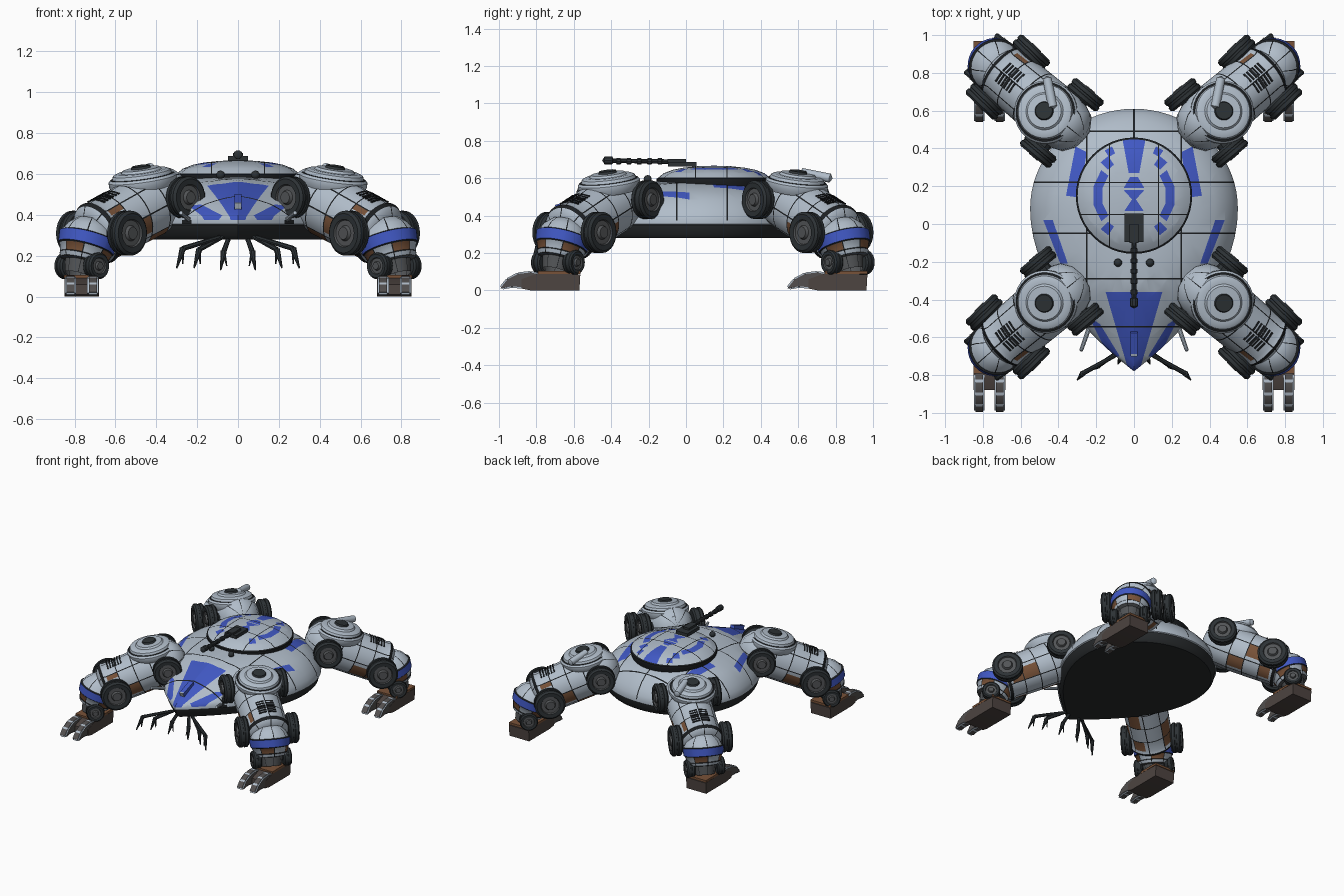
import bpy, bmesh
from math import sin, cos, pi, radians
from mathutils import Vector, Matrix

if "Cube" in bpy.data.objects:
    bpy.data.objects.remove(bpy.data.objects["Cube"])

# Palette: one material per colour
COLOURS = {
    "hull_grey": (0.44, 0.51, 0.59), "stripe_blue": (0.052, 0.098, 0.55),
    "seam_black": (0.012, 0.014, 0.016), "tyre_black": (0.026, 0.032, 0.036),
    "wheel_hub": (0.085, 0.09, 0.095), "rust_brown": (0.19, 0.085, 0.04),
    "foot_brown": (0.075, 0.058, 0.052), "belly_dark": (0.02, 0.023, 0.025),
    "claw_grey": (0.085, 0.078, 0.077),
}
PALETTE = []
for label, rgb in COLOURS.items():
    m = bpy.data.materials.new(label)
    m.use_nodes = True
    m.diffuse_color = (*rgb, 1)
    m.node_tree.nodes["Principled BSDF"].inputs["Base Color"].default_value = (*rgb, 1)
    PALETTE.append(m)
GREY, BLUE, SEAM, TYRE, HUB, RUST, FOOT, BELLY, CLAW = range(len(PALETTE))
made = []


def emit(name, bm, place=Matrix()):
    """Turn a placed copy of the bmesh into an object."""
    part = bm.copy()
    part.transform(place)
    bmesh.ops.remove_doubles(part, verts=part.verts, dist=0.0003)
    bmesh.ops.recalc_face_normals(part, faces=part.faces)
    me = bpy.data.meshes.new(name)
    part.to_mesh(me)
    part.free()
    for m in PALETTE:
        me.materials.append(m)
    ob = bpy.data.objects.new(name, me)
    bpy.context.collection.objects.link(ob)
    made.append(ob)


def skin(bm, rings, rule):
    """Bridge closed rings of points; rule(i, j) gives the material."""
    vs = [[bm.verts.new(p) for p in ring] for ring in rings]
    n = len(rings[0])
    for i in range(len(vs) - 1):
        for j in range(n):
            k = (j + 1) % n
            f = bm.faces.new((vs[i][j], vs[i][k], vs[i + 1][k], vs[i + 1][j]))
            f.material_index = rule(i, j)
    return bm


def lathe(profile, origin, axis, rule, lines=0, seg=32, bm=None):
    """Turn (height, radius) points about an axis; lines adds lengthwise seams."""
    axis = Vector(axis).normalized()
    rot = axis.to_track_quat('Z', 'Y').to_matrix() if abs(axis.z) < 0.999 else Matrix.Identity(3)
    if lines:
        angles = [2 * pi * (k + f) / lines for k in range(lines) for f in (0, .25, .5, .75, .94)]
    else:
        angles = [2 * pi * k / seg for k in range(seg)]
    rings = [[Vector(origin) + rot @ Vector((max(r, 1e-4) * cos(a), max(r, 1e-4) * sin(a), h))
              for a in angles] for h, r in profile]
    return skin(bm or bmesh.new(), rings, rule if callable(rule) else lambda i, j: rule)


def rod(bm, a, b, r0, r1, mat, seg=10):
    a, b = Vector(a), Vector(b)
    n = (b - a).length
    return lathe([(-r0 * .6, 0), (0, r0), (n, r1), (n + r1 * .6, 0)], a, b - a, mat, seg=seg, bm=bm)


def box(bm, centre, size, mat, rot=Matrix.Identity(3)):
    mtx = Matrix.Translation(centre) @ rot.to_4x4() @ Matrix.Diagonal((*size, 1))
    for v in bmesh.ops.create_cube(bm, size=1, matrix=mtx)["verts"]:
        for f in v.link_faces:
            f.material_index = mat
    return bm


def extrude_x(bm, outline, x0, x1, mat):
    """Solid from a (y, z) outline."""
    f = bm.faces.new([bm.verts.new((x0, y, z)) for y, z in outline])
    out = bmesh.ops.extrude_face_region(bm, geom=[f], use_keep_orig=True)["geom"]
    bmesh.ops.translate(bm, vec=(x1 - x0, 0, 0), verts=[g for g in out if isinstance(g, bmesh.types.BMVert)])
    for g in bm.faces:
        g.material_index = mat


def paint(bm, mat, poly, zmin):
    """Cut a convex plan-view shape into the faces above zmin and colour it."""
    poly = [Vector((x, y, 0)) for x, y in poly]
    mid = sum(poly, Vector()) / len(poly)
    lo = [min(p[k] for p in poly) for k in (0, 1)]
    hi = [max(p[k] for p in poly) for k in (0, 1)]

    def near(f):
        return f.calc_center_median().z > zmin and all(
            max(v.co[k] for v in f.verts) > lo[k] and min(v.co[k] for v in f.verts) < hi[k] for k in (0, 1))
    sides = []
    for a, b in zip(poly, poly[1:] + poly[:1]):
        no = Vector((b.y - a.y, a.x - b.x, 0)).normalized()
        sides.append((a, no if no.dot(mid - a) < 0 else -no))
    for a, no in sides:
        fs = [f for f in bm.faces if near(f)]
        geom = fs + list({e for f in fs for e in f.edges}) + list({v for f in fs for v in f.verts})
        bmesh.ops.bisect_plane(bm, geom=geom, dist=1e-5, plane_co=a, plane_no=no)
    for f in bm.faces:
        c = f.calc_center_median()
        if c.z > zmin and all(no.dot(Vector((c.x, c.y, 0)) - a) < 1e-5 for a, no in sides):
            f.material_index = mat


def both(poly):
    return [poly, [(-x, y) for x, y in poly]]


def strip(x0, y0, x1, y1):
    return [(x0, y0), (x1, y0), (x1, y1), (x0, y1)]


# Hull: egg-shaped plan, dark belly, domed deck that drops towards the nose
def egg(t, s, z):
    if sin(t) > 0:
        return (s * .55 * cos(t), .08 + s * .53 * sin(t), z)
    y = .08 + s * .86 * sin(t)
    if z > .38 and y < -.32:
        z = .38 + (z - .38) * (1 - 1.3 * (-.32 - y))
    return (s * .55 * cos(t) * max(abs(cos(t)), .03), y, z)


SECTION = [(.001, .28), (.93, .28), (.965, .30), (.985, .35), (1, .355), (1, .375), (.985, .405), (.945, .44),
           (.88, .485), (.78, .525), (.63, .558), (.5, .573), (.4, .58), (.001, .59)]
hull = skin(bmesh.new(), [[egg(2 * pi * k / 72, s, z) for k in range(72)] for s, z in SECTION],
            lambda i, j: BELLY if i < 3 else GREY)
blues = [[(-.15, -.36), (.15, -.36), (.025, -.79), (-.025, -.79)]]
blues += both([(.24, -.49), (.18, -.53), (.075, -.70), (.13, -.71)])
blues += both([(.48, .02), (.43, .02), (.35, -.21), (.39, -.21)])
blues += both([(.31, .41), (.25, .38), (.29, .14), (.36, .15)])
for p in blues:
    paint(hull, BLUE, p, .37)
for y in (.49, .22, -.05, -.29, -.545):
    paint(hull, SEAM, strip(-.6, y - .004, .6, y + .004), .37)
for x in (-.25, .25):
    paint(hull, SEAM, strip(x - .004, -.8, x + .004, .65), .37)
paint(hull, SEAM, strip(-.004, .4, .004, .62), .37)
emit("hull", hull)

# Round deck dome with painted arcs and wedges
dome = lathe([(.54, .295), (.58, .308), (.597, .308), (.603, .298), (.626, .27), (.645, .22), (.656, .165),
              (.664, .09), (.667, 0)], (0, .15, 0), (0, 0, 1), lambda i, j: SEAM if i < 3 else GREY, seg=48)
wedges = [[(-.062, .455), (.062, .455), (.028, .27), (-.028, .27)], [(-.02, .25), (.02, .25), (.055, .19), (-.055, .19)],
          [(-.055, .18), (.055, .18), (.01, .13), (-.01, .13)], [(-.01, .13), (.01, .13), (.05, .07), (-.05, .07)]]
for lo, hi, r0, r1 in ((-38, -13, .172, .22), (-13, 13, .172, .22), (13, 38, .172, .22),
                       (45, 57, .195, .25), (-57, -45, .195, .25), (57, 66, .245, .285)):
    wedges += both([(r * cos(radians(a)), .15 + r * sin(radians(a)))
                    for r, a in ((r0, lo), (r1, lo), (r1, hi), (r0, hi))])
for p in wedges:
    paint(dome, BLUE, p, .602)
for y in (.05, .22):
    paint(dome, SEAM, strip(-.3, y - .003, .3, y + .003), .602)
for x in (-.13, .13):
    paint(dome, SEAM, strip(x - .003, -.15, x + .003, .45), .602)
emit("deck_dome", dome)

# Deck gun
gun = box(bmesh.new(), (0, -.02, .675), (.1, .15, .024), TYRE)
box(gun, (0, -.05, .69), (.05, .1, .025), TYRE)
rod(gun, (0, -.06, .688), (0, -.42, .694), .013, .012, TYRE)
for k in range(5):
    rod(gun, (0, -.13 - k * .055, .69), (0, -.15 - k * .055, .69), .018, .018, TYRE)
rod(gun, (0, -.395, .694), (0, -.435, .695), .022, .022, TYRE)
emit("deck_gun", gun)

# Nose sensor, deck knobs, cheek fins and the hanging grabber arms
sensor = box(bmesh.new(), (0, -.63, .46), (.035, .13, .04), BLUE, Matrix.Rotation(.35, 3, 'X'))
box(sensor, (0, -.69, .445), (.03, .012, .03), GREY, Matrix.Rotation(.35, 3, 'X'))
emit("nose_sensor", sensor)
ARMS = [((.04, -.66, .30), (.07, -.71, .22), (.085, -.74, .13)),
        ((.07, -.67, .295), (.19, -.75, .23), (.215, -.77, .14)),
        ((.09, -.69, .29), (.27, -.79, .235), (.30, -.825, .14))]
for sx, side in ((1, "left"), (-1, "right")):
    flip = Matrix.Diagonal((sx, 1, 1, 1))
    knob = bmesh.new()
    bmesh.ops.create_icosphere(knob, subdivisions=2, radius=.022, matrix=Matrix.Translation((.085, -.205, .595)))
    for f in knob.faces:
        f.material_index = TYRE
    emit(side + "_deck_knob", knob, flip)
    emit(side + "_cheek_fin", rod(bmesh.new(), (.22, -.5, .36), (.28, -.67, .41), .013, .01, GREY), flip)
    arms = bmesh.new()
    for root, elbow, tip in ARMS:
        rod(arms, root, elbow, .011, .013, TYRE, 8)
        rod(arms, elbow, tip, .016, .004, TYRE, 8)
        rod(arms, elbow, Vector(tip) + Vector((-.03, .02, .02)), .009, .003, TYRE, 8)
    emit(side + "_grabber_arms", arms, flip)

# Leg parts, built once for the front left corner
SHOULDER, KNEE, ANKLE = Vector((.37, -.355, .485)), Vector((.68, -.612, .315)), Vector((.775, -.695, .12))
run = KNEE - SHOULDER
N = run.length
PATCHES = ((7, 4), (5, 5), (9, 5), (7, 7), (9, 7))
parts = {}
parts["upper_leg"] = lathe(
    [(-.14, 0), (-.125, .07), (-.08, .125), (0, .155), (.10, .16), (.107, .16), (.22, .158), (.227, .158), (.34, .155),
     (.347, .155), (N - .01, .152), (N + .01, .16), (N + .03, .15), (N + .055, .115), (N + .07, 0)], SHOULDER, run,
    lambda i, j: SEAM if i in (4, 6, 8, 11) or j % 5 == 4 else
    RUST if (i, j // 5) in PATCHES and j % 5 < 3 or (i == 9 and j == 15) else GREY, lines=8)
shin = Vector((.725, -.65, .31))
parts["lower_leg"] = lathe(
    [(-.08, 0), (-.06, .08), (-.02, .12), (.018, .137), (.024, .148), (.08, .14), (.086, .132), (.125, .118),
     (.13, .12), (.15, .11), (.155, .085), (.22, .07)], shin, ANKLE - shin,
    lambda i, j: BLUE if i == 4 else SEAM if i in (3, 5, 7) or j % 5 == 4 else
    (RUST if (j // 5) % 2 == 0 and i == 6 else HUB if i > 8 else GREY), lines=8)
hub_mats = [GREY] * 3 + [SEAM] + [GREY] * 5 + [TYRE] * 3
parts["shoulder_hub"] = lathe(
    [(-.03, .15), (0, .168), (.022, .168), (.034, .158), (.036, .148), (.052, .142), (.06, .125), (.06, .1), (.072, .09),
     (.074, .05), (.086, .045), (.086, 0)], (.465, -.41, .555), (.14, -.12, 1), lambda i, j: hub_mats[i])


def wheel(bm, centre, axis, r, w):
    shape = [(-1, 0), (-1, .6), (-1, .88), (-.7, 1), (-.2, 1), (-.15, .95), (.15, .95), (.2, 1), (.7, 1),
             (1, .88), (.95, .62), (.7, .58), (.7, .35), (1.1, .28), (1.1, 0)]
    lathe([(h * w, q * r) for h, q in shape], centre, axis, lambda i, j: HUB if i > 9 else TYRE, seg=28, bm=bm)


wheels = bmesh.new()
for centre, turn, gap, r, w in (((.382, -.355, .485), 50, .195, .103, .038), ((.668, -.597, .31), 46, .18, .11, .038),
                                ((.765, -.685, .15), 50, .11, .065, .03)):
    across = Vector((cos(radians(turn)), sin(radians(turn)), 0))
    for s in (-1, 1):
        hub = Vector(centre) + across * gap * s
        wheel(wheels, hub, across * s, r, w)
        rod(wheels, centre, hub, r * .4, r * .4, TYRE)
parts["wheels"] = wheels

# Vent slats on the outer top of the upper leg
vents = bmesh.new()
frame = run.to_track_quat('Z', 'Y').to_matrix()
for col in (-1, 1):
    for row in range(6):
        a = pi / 2 + col * .23
        turn = frame @ Matrix.Rotation(a, 3, 'Z')
        box(vents, SHOULDER + turn @ Vector((.154, 0, .295 + row * .02)), (.008, .058, .01), SEAM, turn)
parts["vents"] = vents

for sx, side in ((1, "left"), (-1, "right")):
    for sy, end in ((1, "front"), (-1, "rear")):
        place = Matrix.Translation((0, .09, 0)) @ Matrix.Diagonal((sx, sy, 1, 1)) @ Matrix.Translation((0, -.09, 0))
        for name, bm in parts.items():
            emit(f"{end}_{side}_{name}", bm, place)
        # Feet all point forward, with two hooked toes each
        flip = Matrix.Translation((0, 0 if sy > 0 else 1.535, 0)) @ Matrix.Diagonal((sx, 1, 1, 1))
        foot = bmesh.new()
        extrude_x(foot, [(-.57, 0), (-.565, .085), (-.79, .092), (-.88, .06), (-.88, .01), (-.83, 0)], .68, .85, FOOT)
        box(foot, (.765, -.678, .097), (.172, .226, .016), RUST)
        emit(f"{end}_{side}_foot", foot, flip)
        toes = bmesh.new()
        for x in (.682, .792):
            extrude_x(toes, [(-.77, .02), (-.77, .09), (-.83, .104), (-.90, .096), (-.96, .065), (-1, .015),
                             (-.985, .004), (-.93, .014), (-.87, .008)], x, x + .056, CLAW)
        bmesh.ops.recalc_face_normals(toes, faces=toes.faces)
        bmesh.ops.bevel(toes, geom=toes.edges[:], offset=.008, segments=2, affect='EDGES')
        emit(f"{end}_{side}_toes", toes, flip)
        # Spout on each hub: long exhaust at the rear, short lobe at the front
        a, b, r = ((.42, -.37, .57), (.31, -.30, .55), .05) if sy > 0 else ((.43, .62, .63), (.46, .77, .60), .024)
        emit(f"{end}_{side}_hub_spout", rod(bmesh.new(), a, b, r, r, GREY, 16), Matrix.Diagonal((sx, 1, 1, 1)))

# Smooth shading with sharp edges kept
for ob in bpy.context.selected_objects:
    ob.select_set(False)
for ob in made:
    ob.select_set(True)
bpy.context.view_layer.objects.active = made[0]
bpy.ops.object.shade_smooth_by_angle(angle=radians(35))
